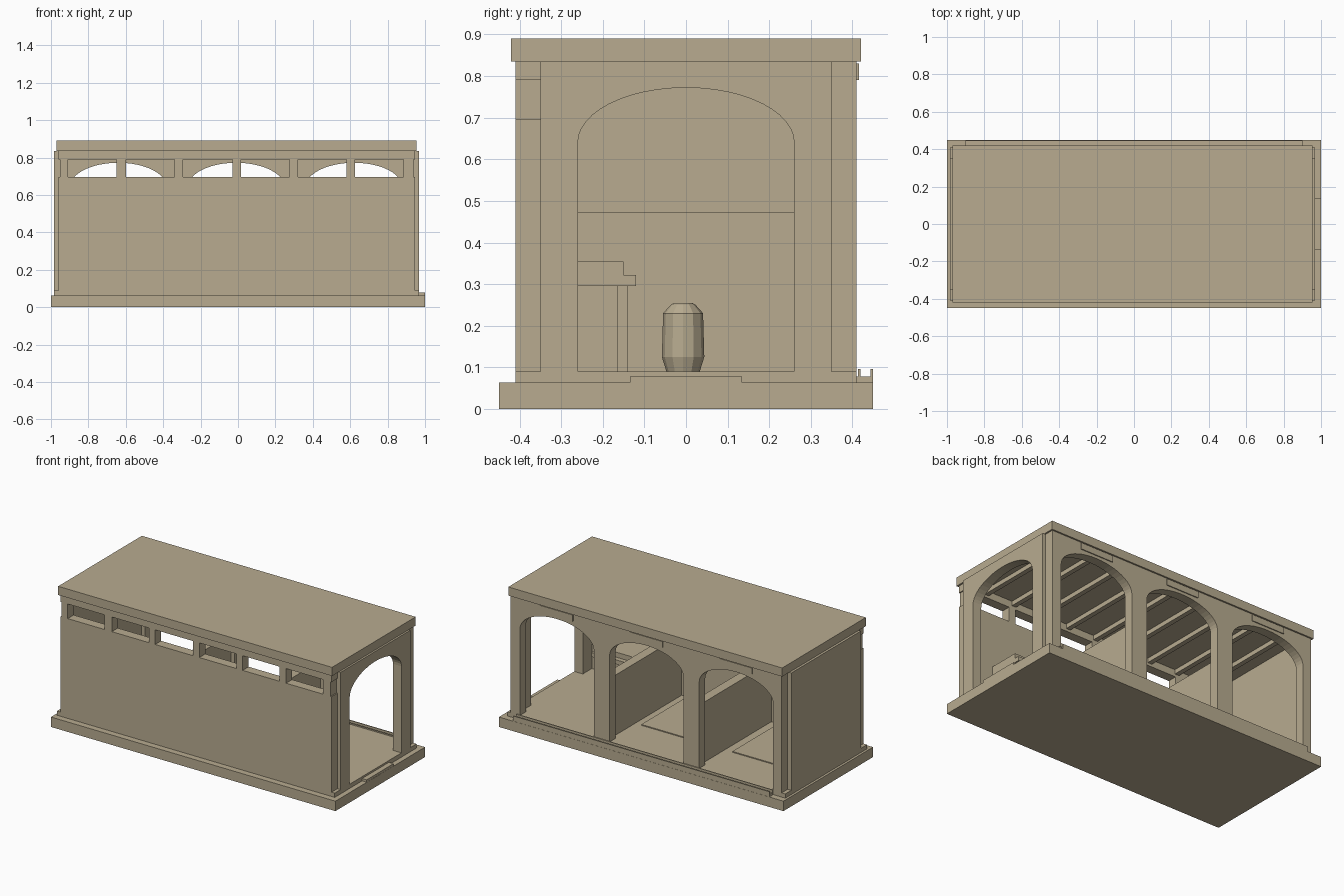
import bpy, bmesh, math
from mathutils import Vector

old = bpy.data.objects.get("Cube")
if old:
    bpy.data.objects.remove(old, do_unlink=True)

stone = bpy.data.materials.new("tan_stone")
stone.use_nodes = True
color = (0.48, 0.41, 0.28, 1)
stone.diffuse_color = color
stone.node_tree.nodes["Principled BSDF"].inputs["Base Color"].default_value = color


def add_object(name, bm):
    bmesh.ops.recalc_face_normals(bm, faces=bm.faces)
    mesh = bpy.data.meshes.new(name)
    bm.to_mesh(mesh)
    bm.free()
    mesh.materials.append(stone)
    obj = bpy.data.objects.new(name, mesh)
    bpy.context.collection.objects.link(obj)
    return obj


def box(name, x, y, z):
    """Box from (min, max) ranges."""
    bm = bmesh.new()
    bmesh.ops.create_cube(bm, size=1)
    for v in bm.verts:
        v.co = Vector([r[0] if c < 0 else r[1] for c, r in zip(v.co, (x, y, z))])
    return add_object(name, bm)


def extrude_outline(name, points, depth):
    """Extrude a closed 3D outline along a vector."""
    bm = bmesh.new()
    face = bm.faces.new([bm.verts.new(p) for p in points])
    new = bmesh.ops.extrude_face_region(bm, geom=[face])["geom"]
    bmesh.ops.translate(bm, vec=depth, verts=[g for g in new if isinstance(g, bmesh.types.BMVert)])
    return add_object(name, bm)


FLOOR, TOP = 0.09, 0.835
SPRING, RISE, HALF = 0.64, 0.132, 0.26


def arched_outline(start, end, centres):
    """Wall outline (along, z) with open arches notched into its foot."""
    pts = [(start, FLOOR)]
    for c in centres:
        pts.append((c - HALF, FLOOR))
        for i in range(25):
            a = math.pi * (1 - i / 24)
            pts.append((c + HALF * math.cos(a), SPRING + RISE * math.sin(a)))
        pts.append((c + HALF, FLOOR))
    return pts + [(end, FLOOR), (end, TOP), (start, TOP)]


ARCHES = (-0.64, -0.01, 0.62)
XL, XR = -0.96, 0.945

# Plinth, floor and roof
box("plinth", (-1, 1), (-0.45, 0.45), (0, 0.063))
box("floor", (-0.985, 0.967), (-0.41, 0.41), (0.063, FLOOR))
box("roof", (-0.97, 0.955), (-0.42, 0.42), (TOP, 0.89))

# Back wall with three arches, each with a plate above
outline = arched_outline(XL, XR, ARCHES)
extrude_outline("back_wall", [(x, 0.35, z) for x, z in outline], (0, 0.06, 0))
for c in ARCHES:
    box("arch_plate", (c - 0.115, c + 0.115), (0.41, 0.416), (0.79, 0.83))

# End walls: one arched, one solid
outline = arched_outline(-0.35, 0.35, (0,))
extrude_outline("arched_end_wall", [(0.907, y, z) for y, z in outline], (0.06, 0, 0))
box("solid_end_wall", (-0.985, -0.925), (-0.35, 0.35), (FLOOR, TOP))

# Front wall with a row of six windows
SILL, HEAD = 0.697, 0.79
FRONT = (-0.41, -0.35)
box("front_wall", (XL, XR), FRONT, (FLOOR, SILL))
box("window_lintel", (XL, XR), FRONT, (HEAD, TOP))
windows = [(-0.91, -0.65), (-0.6, -0.34), (-0.295, -0.03),
           (0.015, 0.275), (0.32, 0.58), (0.625, 0.885)]
edges = [XL + 0.007] + [e for w in windows for e in w] + [XR - 0.007]
for a, b in zip(edges[::2], edges[1::2]):
    box("window_pier", (a, b), FRONT, (SILL, HEAD))

# Half-height partitions between the three rooms
for x in (-0.325, 0.305):
    box("partition", (x - 0.03, x + 0.03), (-0.35, 0.35), (FLOOR, 0.472))

# Ceiling beams
for i in range(9):
    x = -0.81 + i * 0.2
    box("ceiling_beam", (x - 0.015, x + 0.015), (-0.35, 0.35), (0.807, TOP))

# Low floor slabs in two rooms
for x in (-0.41, 0.23):
    box("floor_slab", (x - 0.47, x), (-0.35, 0.12), (FLOOR, FLOOR + 0.006))

# Gutter along the back, and the step at the arched end
box("gutter_bed", (-0.9, 0.9), (0.41, 0.449), (0.063, 0.078))
for y in (0.413, 0.443):
    box("gutter_rim", (-0.9, 0.9), (y, y + 0.006), (0.063, 0.096))
box("end_step", (0.967, 0.999), (-0.135, 0.135), (0.063, 0.078))

# Bench in the end room
box("bench_top", (0.34, 0.75), (-0.35, -0.12), (0.295, 0.322))
box("bench_shelf", (0.34, 0.75), (-0.35, -0.15), (0.322, 0.354))
for x in (0.36, 0.71):
    box("bench_leg", (x, x + 0.025), (-0.165, -0.14), (FLOOR, 0.295))

# Barrel: stacked rings of a faceted profile
bm = bmesh.new()
rings = []
for r, z in ((0.04, FLOOR), (0.051, 0.125), (0.048, 0.23), (0.03, 0.25), (0.022, 0.255)):
    rings.append([bm.verts.new((0.47 + r * math.cos(i * math.tau / 12),
                                -0.007 + r * math.sin(i * math.tau / 12), z)) for i in range(12)])
for low, high in zip(rings, rings[1:]):
    for i in range(12):
        j = (i + 1) % 12
        bm.faces.new((low[i], low[j], high[j], high[i]))
bm.faces.new(rings[0])
bm.faces.new(rings[-1])
add_object("barrel", bm)
